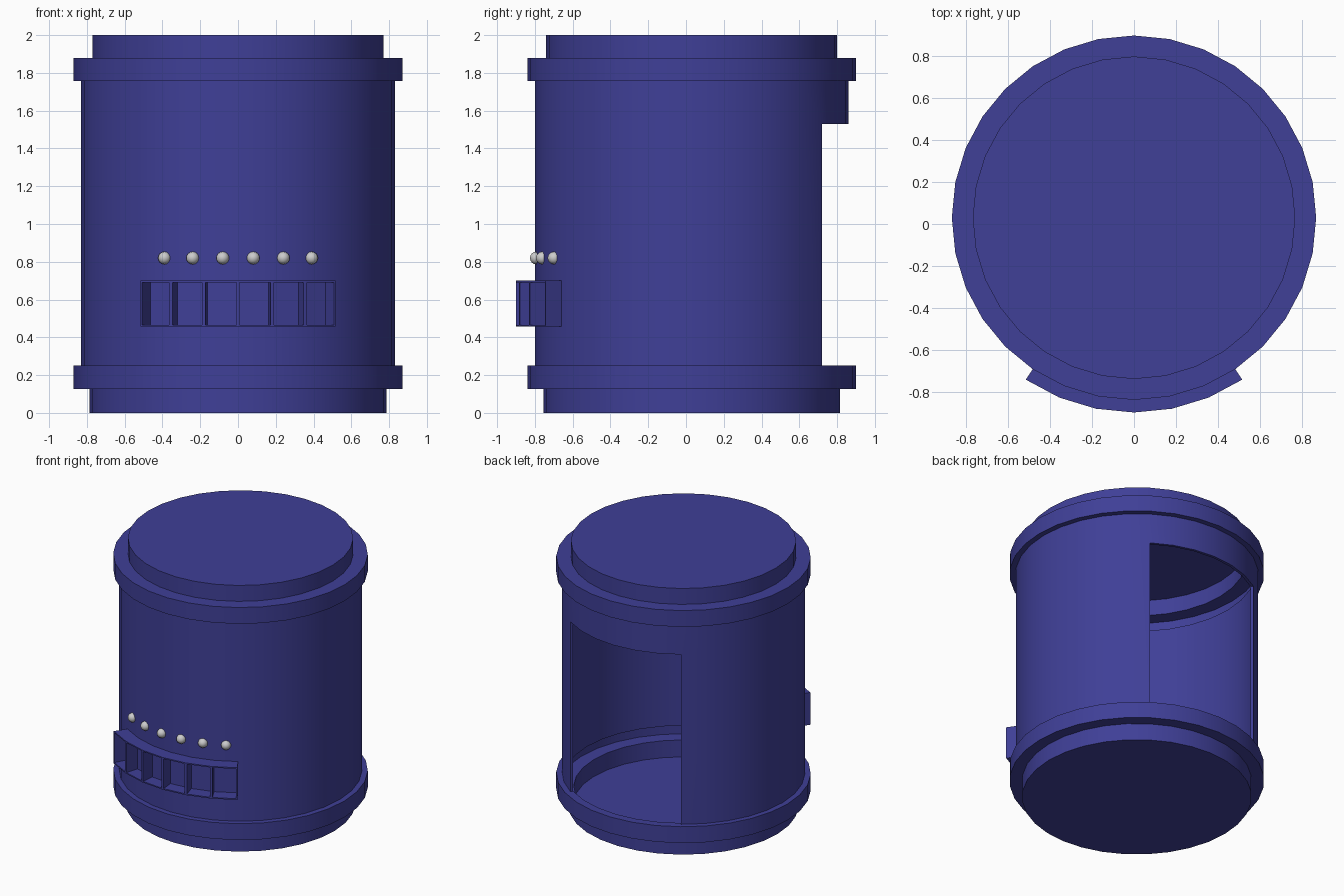
import bpy, bmesh
from math import sin, cos, pi
from mathutils import Matrix, Vector

if "Cube" in bpy.data.objects:
    bpy.data.objects.remove(bpy.data.objects["Cube"])

SEG, CY = 32, 0.03          # sides of the drum, y of its axis
STEP = 2 * pi / SEG

blue = bpy.data.materials.new("blue_paint")
blue.diffuse_color = (0.05, 0.05, 0.31, 1)
blue.use_nodes = True
blue.node_tree.nodes["Principled BSDF"].inputs["Base Color"].default_value = blue.diffuse_color


def finish(bm, name, mat=None):
    bmesh.ops.recalc_face_normals(bm, faces=bm.faces[:])
    me = bpy.data.meshes.new(name)
    bm.to_mesh(me)
    bm.free()
    ob = bpy.data.objects.new(name, me)
    bpy.context.collection.objects.link(ob)
    if mat:
        me.materials.append(mat)
    bpy.ops.object.select_all(action='DESELECT')
    ob.select_set(True)
    bpy.context.view_layer.objects.active = ob
    bpy.ops.object.shade_smooth_by_angle(angle=pi / 6)
    return ob


def lathe(bm, profile, hole_row):
    """Capped 32-sided lathe; leaves a doorway of six faces at the back."""
    rings = [[bm.verts.new((r * sin(i * STEP), CY + r * cos(i * STEP), z))
              for i in range(SEG)] for r, z in profile]
    for k in range(len(rings) - 1):
        for i in range(SEG):
            if k == hole_row and (i < 3 or i >= SEG - 3):
                continue
            j = (i + 1) % SEG
            bm.faces.new((rings[k][i], rings[k][j], rings[k + 1][j], rings[k + 1][i]))
    bm.faces.new(rings[0])
    bm.faces.new(rings[-1])


# Hollow drum: stepped outer skin, stepped inner skin, doorway rim between them
bm = bmesh.new()
lathe(bm, [(.785, 0), (.785, .127), (.87, .127), (.87, .25), (.83, .25),
           (.83, 1.53), (.83, 1.757), (.87, 1.757), (.87, 1.88), (.77, 1.88), (.77, 2)], 4)
lathe(bm, [(.75, .022), (.75, .15), (.85, .15), (.85, .23), (.81, .23), (.81, .25),
           (.81, 1.53), (.81, 1.777), (.85, 1.777), (.85, 1.86), (.745, 1.86), (.745, 1.978)], 5)
bmesh.ops.bridge_loops(bm, edges=[e for e in bm.edges if e.is_boundary])
finish(bm, "drum_body", blue)

# Curved tray on the front with six open pockets
bm = bmesh.new()
cols = []
for i in range(-3, 4):
    s, c = sin(i * STEP), -cos(i * STEP)
    cols.append([bm.verts.new((r * s, CY + r * c, z))
                 for r, z in ((.83, .457), (.93, .457), (.93, .7), (.83, .7))])
fronts = []
for a, b in zip(cols, cols[1:]):
    for k in range(4):
        n = (k + 1) % 4
        f = bm.faces.new((a[k], b[k], b[n], a[n]))
        if k == 1:
            fronts.append(f)
bm.faces.new(cols[0])
bm.faces.new(cols[-1])
bmesh.ops.recalc_face_normals(bm, faces=bm.faces[:])
bmesh.ops.inset_individual(bm, faces=fronts, thickness=.013)
for f in fronts:
    n = f.normal.copy()
    new = bmesh.ops.extrude_discrete_faces(bm, faces=[f])["faces"][0]
    bmesh.ops.translate(bm, verts=new.verts[:], vec=-n * .095)
finish(bm, "pocket_tray", blue)

# Row of round studs above the pockets, one per drum side
for i in range(6):
    a = (i - 2.5) * STEP
    out = Vector((sin(a), -cos(a), 0))
    bm = bmesh.new()
    bmesh.ops.create_uvsphere(bm, u_segments=16, v_segments=8, radius=.034)
    rot = out.to_track_quat('Z', 'Y').to_matrix().to_4x4()
    pos = Matrix.Translation(out * .826 + Vector((0, CY, .82)))
    bmesh.ops.transform(bm, matrix=pos @ rot, verts=bm.verts[:])
    finish(bm, f"stud_{i + 1}")
